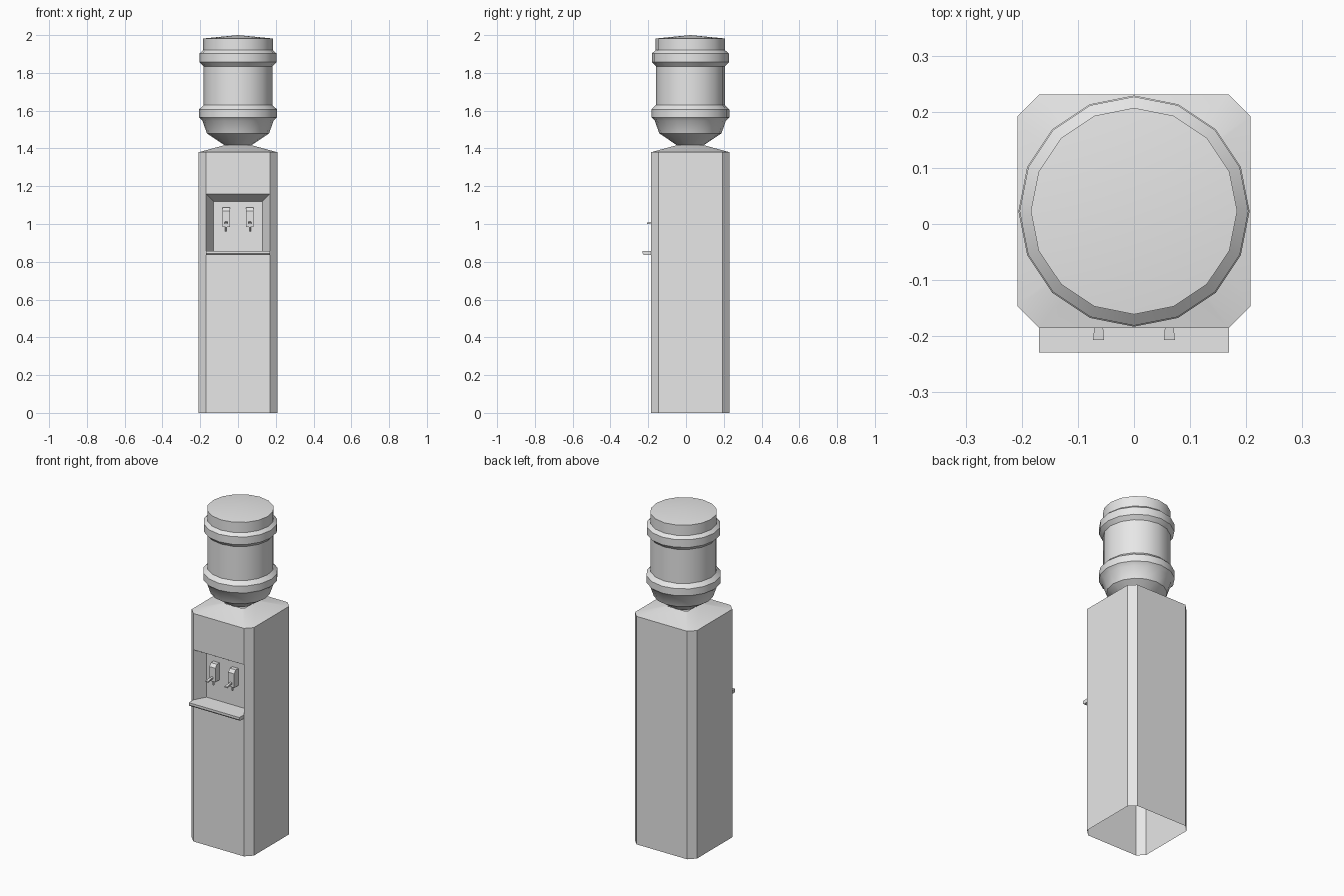
import bpy, bmesh, math

cube = bpy.data.objects.get("Cube")
if cube:
    bpy.data.objects.remove(cube, do_unlink=True)

CY = 0.023            # depth centre of cabinet and bottle
HALF, CUT = 0.208, 0.039
FRONT = CY - HALF

plastic = bpy.data.materials.new("light_grey_plastic")
plastic.use_nodes = True
plastic.diffuse_color = (0.8, 0.8, 0.8, 1)
plastic.node_tree.nodes["Principled BSDF"].inputs["Base Color"].default_value = (0.8, 0.8, 0.8, 1)


def finish(name, bm, smooth=True):
    bmesh.ops.remove_doubles(bm, verts=bm.verts, dist=1e-5)
    bmesh.ops.recalc_face_normals(bm, faces=bm.faces)
    mesh = bpy.data.meshes.new(name)
    bm.to_mesh(mesh)
    bm.free()
    mesh.materials.append(plastic)
    obj = bpy.data.objects.new(name, mesh)
    bpy.context.collection.objects.link(obj)
    if smooth:
        bpy.ops.object.select_all(action='DESELECT')
        obj.select_set(True)
        bpy.context.view_layer.objects.active = obj
        bpy.ops.object.shade_smooth_by_angle(angle=math.radians(30))
    return obj


def poly(bm, pts):
    return bm.faces.new([bm.verts.new(p) for p in pts])


def prism(name, profile, x, w):
    """Extrude a (y, z) profile across x."""
    bm = bmesh.new()
    face = poly(bm, [(x - w, y, z) for y, z in profile])
    ext = bmesh.ops.extrude_face_region(bm, geom=[face])
    moved = [v for v in ext["geom"] if isinstance(v, bmesh.types.BMVert)]
    bmesh.ops.translate(bm, verts=moved, vec=(2 * w, 0, 0))
    return finish(name, bm, False)


def lathe(name, profile, sides, x, y):
    """Stack rings of (radius, z); zero radius makes a point."""
    bm = bmesh.new()
    rings = [[(x + r * math.cos(i * math.tau / sides), y + r * math.sin(i * math.tau / sides), z)
              for i in range(sides)] for r, z in profile]
    for a, b in zip(rings, rings[1:]):
        for i in range(sides):
            j = (i + 1) % sides
            poly(bm, [a[i], a[j], b[j], b[i]] if b[i] != b[j] else [a[i], a[j], b[i]])
    poly(bm, rings[0][::-1])
    return finish(name, bm)


# Cabinet: open-bottomed column with cut corners, shallow roof and dispenser niche
bm = bmesh.new()
e = HALF - CUT
outline = [(-e, -HALF), (e, -HALF), (HALF, -e), (HALF, e),
           (e, HALF), (-e, HALF), (-HALF, e), (-HALF, -e)]
TOP, NECK, NECK_SCALE = 1.38, 1.418, 0.33
FLOOR, LINTEL = 0.857, 1.16
for i, (ax, ay) in enumerate(outline):
    bx, by = outline[(i + 1) % 8]
    spans = [(0, FLOOR), (LINTEL, TOP)] if i == 0 else [(0, TOP)]
    for lo, hi in spans:
        poly(bm, [(ax, CY + ay, lo), (bx, CY + by, lo), (bx, CY + by, hi), (ax, CY + ay, hi)])
    s = NECK_SCALE
    poly(bm, [(ax, CY + ay, TOP), (bx, CY + by, TOP),
              (bx * s, CY + by * s, NECK), (ax * s, CY + ay * s, NECK)])
BACK = FRONT + 0.07
mouth = [(-e, FRONT, FLOOR), (e, FRONT, FLOOR), (e, FRONT, LINTEL), (-e, FRONT, LINTEL)]
rear = [(-0.13, BACK, FLOOR), (0.13, BACK, FLOOR), (0.13, BACK, 1.12), (-0.13, BACK, 1.12)]
for i in range(4):
    j = (i + 1) % 4
    poly(bm, [mouth[i], mouth[j], rear[j], rear[i]])
poly(bm, rear)
finish("cabinet", bm)

# Drip tray
prism("drip_tray", [(FRONT, FLOOR), (-0.229, FLOOR), (-0.229, 0.843),
                    (-0.222, 0.835), (FRONT, 0.835)], 0, e)

# Taps: wedge-topped housing, flared lever and spout
for side, x in (("right", -0.063), ("left", 0.063)):
    prism(side + "_tap_housing", [(BACK, 0.985), (BACK, 1.088), (BACK - 0.025, 1.088),
                                  (BACK - 0.04, 1.07), (BACK - 0.04, 0.985)], x, 0.02)
    lever = prism(side + "_tap_lever", [(-0.207, 1.0), (-0.207, 1.008),
                                        (BACK - 0.04, 1.014), (BACK - 0.04, 1.004)], x, 0.01)
    for v in lever.data.vertices:
        if v.co.y > -0.2:
            v.co.x = x + (v.co.x - x) * 0.5
    lathe(side + "_tap_spout", [(0.006, 0.96), (0.006, 0.99), (0, 0.99)], 8, x, BACK - 0.028)

# Bottle: inverted, with two raised bands
lathe("water_bottle", [(0.068, 1.415), (0.165, 1.48), (0.188, 1.547), (0.206, 1.565),
                       (0.206, 1.607), (0.183, 1.629), (0.183, 1.835), (0.204, 1.857),
                       (0.204, 1.903), (0.184, 1.92), (0.184, 1.982), (0, 2.0)], 16, 0, CY)
